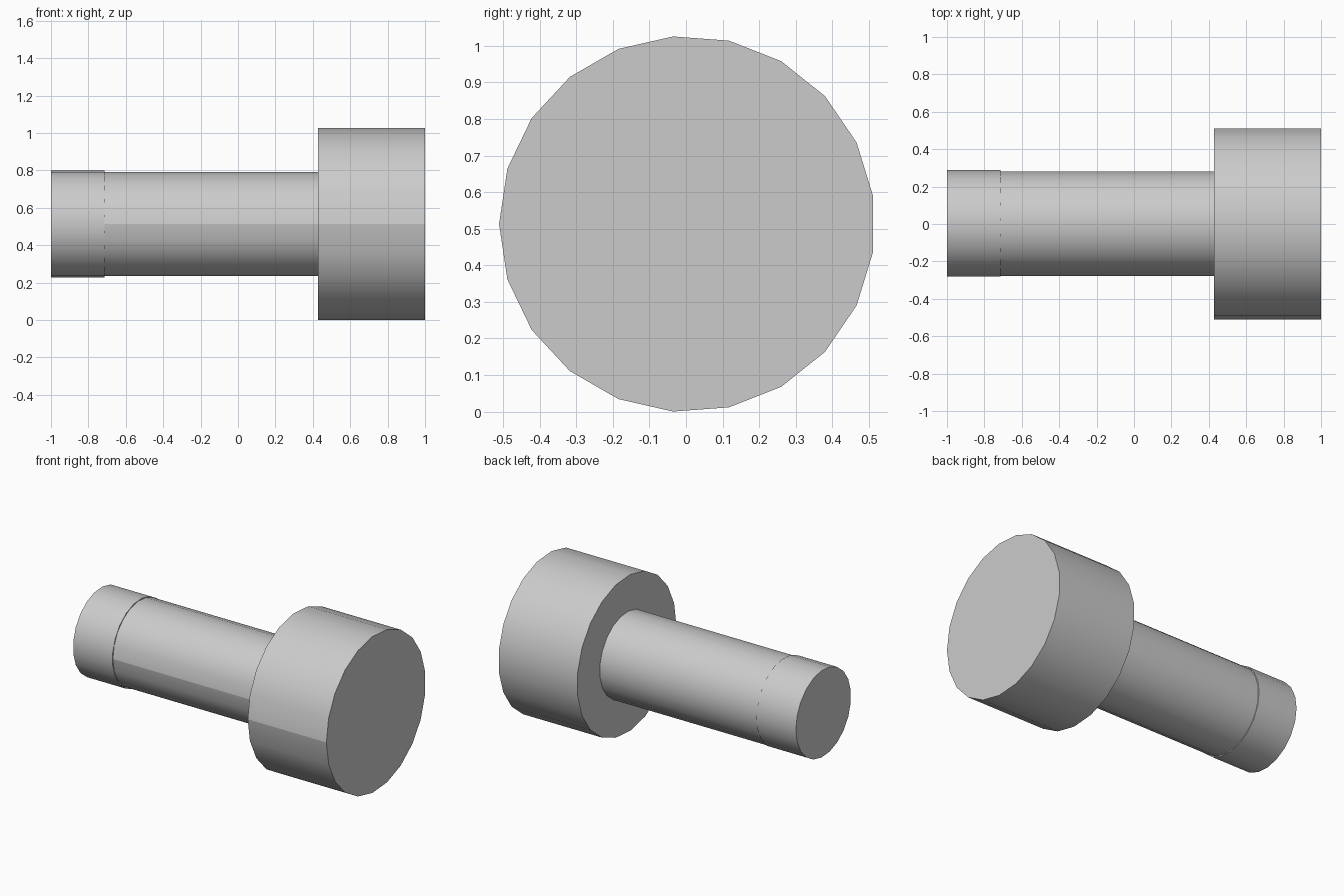
import bpy, bmesh, math

cube = bpy.data.objects.get("Cube")
if cube:
    bpy.data.objects.remove(cube, do_unlink=True)

SIDES = 21
AXIS_Y, AXIS_Z = 0.003, 0.513

steel = bpy.data.materials.new("light grey")
steel.use_nodes = True
grey = (0.6, 0.6, 0.6, 1)
steel.diffuse_color = grey
steel.node_tree.nodes["Principled BSDF"].inputs["Base Color"].default_value = grey


def cylinder(name, x0, x1, radius, start, seam):
    """Faceted cylinder along x; its first corner sits at angle start."""
    bm = bmesh.new()
    ring = []
    for i in range(SIDES):
        a = start + math.tau * i / SIDES
        ring.append(bm.verts.new((x0, AXIS_Y + radius * math.cos(a),
                                  AXIS_Z + radius * math.sin(a))))
    base = bm.faces.new(ring)
    top = bmesh.ops.extrude_face_region(bm, geom=[base], use_keep_orig=True)["geom"]
    verts = [g for g in top if isinstance(g, bmesh.types.BMVert)]
    bmesh.ops.translate(bm, verts=verts, vec=(x1 - x0, 0, 0))
    bmesh.ops.recalc_face_normals(bm, faces=bm.faces)
    mesh = bpy.data.meshes.new(name)
    bm.to_mesh(mesh)
    bm.free()
    mesh.materials.append(steel)
    obj = bpy.data.objects.new(name, mesh)
    bpy.context.collection.objects.link(obj)
    bpy.ops.object.select_all(action="DESELECT")
    obj.select_set(True)
    bpy.context.view_layer.objects.active = obj
    bpy.ops.object.shade_smooth_by_angle(angle=math.radians(30))
    # Sharp lengthwise seam along the front of the cylinder
    if seam:
        low = min(v.co.y for v in mesh.vertices) + 0.001
        for e in mesh.edges:
            if all(mesh.vertices[v].co.y < low for v in e.vertices):
                e.use_edge_sharp = True
    return obj


# Wide head, slim shaft and slightly thicker tip
cylinder("head", 0.4286, 1.0, 0.5143, math.pi, True)
cylinder("shaft", -0.7143, 0.4286, 0.28, math.pi, True)
cylinder("tip", -1.0, -0.7143, 0.2857, 0, False)
